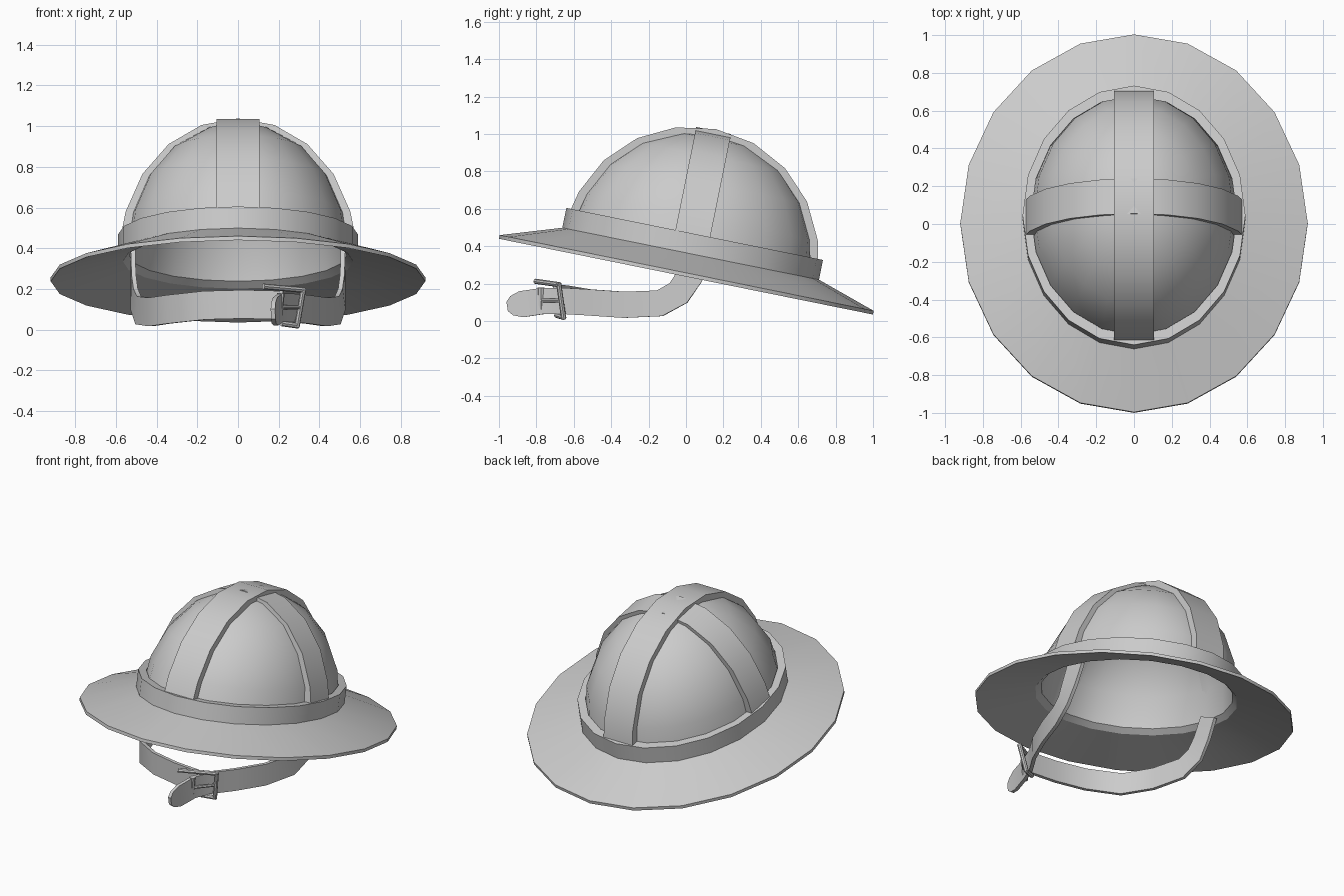
import bpy, bmesh
from math import sin, cos, pi, radians
from mathutils import Vector

cube = bpy.data.objects.get("Cube")
if cube:
    bpy.data.objects.remove(cube, do_unlink=True)

SIDES = 20
TILT, LIFT = radians(-11.45), 0.2375

grey = bpy.data.materials.new("plain_grey")
grey.use_nodes = True
COLOUR = (0.6, 0.6, 0.6, 1)
grey.diffuse_color = COLOUR
for node in grey.node_tree.nodes:
    if node.type == 'BSDF_PRINCIPLED':
        node.inputs["Base Color"].default_value = COLOUR


def finish(name, bm, tilted=False, recalc=True):
    if recalc:
        bmesh.ops.recalc_face_normals(bm, faces=bm.faces)
    mesh = bpy.data.meshes.new(name)
    bm.to_mesh(mesh)
    bm.free()
    mesh.materials.append(grey)
    obj = bpy.data.objects.new(name, mesh)
    bpy.context.collection.objects.link(obj)
    if tilted:
        obj.rotation_euler.x = TILT
        obj.location.z = LIFT
    bpy.ops.object.select_all(action='DESELECT')
    obj.select_set(True)
    bpy.context.view_layer.objects.active = obj
    bpy.ops.object.shade_smooth_by_angle(angle=radians(35))
    return obj


def bridge(bm, rings):
    """Quads between neighbouring closed rings of vertices."""
    for a, b in zip(rings, rings[1:]):
        n = len(a)
        for i in range(n):
            j = (i + 1) % n
            bm.faces.new((a[i], a[j], b[j], b[i]))


def lathe(name, profile, closed=True, pole=None, inward=False):
    """Elliptical lathe; each profile point is (x radius, y radius, height)."""
    bm = bmesh.new()
    rings = [[bm.verts.new((rx * sin(2 * pi * i / SIDES), ry * cos(2 * pi * i / SIDES), h))
              for i in range(SIDES)] for rx, ry, h in profile]
    bridge(bm, rings + rings[:1] if closed else rings)
    if pole is not None:
        tip = bm.verts.new((0, 0, pole))
        for i in range(SIDES):
            bm.faces.new((rings[-1][i], rings[-1][(i + 1) % SIDES], tip))
        # The ring order runs clockwise, so these faces start out inward
        if not inward:
            bmesh.ops.reverse_faces(bm, faces=bm.faces)
    return finish(name, bm, True, recalc=closed)


def dome_profile(rx, ry, height, base):
    return [(rx * cos(k * pi / 10), ry * cos(k * pi / 10), base + height * sin(k * pi / 10))
            for k in range(5)]


def sweep(name, sections, tilted=False):
    """Closed solid through a series of four-cornered sections."""
    bm = bmesh.new()
    rings = [[bm.verts.new(p) for p in s] for s in sections]
    bridge(bm, rings)
    bm.faces.new(rings[0])
    bm.faces.new(rings[-1])
    return finish(name, bm, tilted)


# Brim, band and crown
lathe("brim", [(.92, 1.02, 0), (.92, 1.02, .02), (.59, .70, .125), (.565, .675, .10)])
lathe("hat_band", [(.59, .70, .115), (.59, .70, .233), (.545, .645, .233), (.55, .66, .115)])
lathe("crown", dome_profile(.555, .66, .66, .12), False, .78)
lathe("crown_lining", [(.565, .675, .10)] + dome_profile(.535, .64, .63, .13), False, .76, True)


# Raised strips over the crown
def strip(name, along_x, radius, height, half_width, shift=0):
    angles = [radians(8)] + [k * pi / 10 for k in range(1, 10)] + [radians(172)]
    sections = []
    for a in angles:
        corners = []
        for inset, side in ((0, -1), (0, 1), (.045, 1), (.045, -1)):
            r = (radius - inset) * cos(a)
            h = .12 + (height - inset) * sin(a)
            w = shift + side * half_width
            corners.append((r, w, h) if along_x else (w, r, h))
        sections.append(corners)
    sweep(name, sections, True)


strip("lengthwise_strip", False, .685, .685, .105)
strip("crosswise_strip", True, .58, .675, .095, -.01)


# Chin strap: a ribbon following a path, standing on edge
def ribbon(name, path, widths, thick=.011):
    pts = [Vector(p) for p in path]
    sections = []
    for i, p in enumerate(pts):
        t = (pts[min(i + 1, len(pts) - 1)] - pts[max(i - 1, 0)]).normalized()
        n = Vector((t.y, -t.x, 0)).normalized()
        w = n.cross(t).normalized() * widths[i]
        n *= thick
        sections.append([p + n + w, p + n - w, p - n - w, p - n + w])
    sweep(name, sections)


side = [(.515, .08, .36), (.515, .02, .24), (.51, -.04, .15),
        (.49, -.14, .095), (.43, -.33, .087), (.34, -.52, .10)]
front = [(-.16, -.64, .12), (.03, -.69, .125), (.22, -.70, .12)]
tail = [(.25, -.66, .108), (.21, -.76, .108), (.185, -.88, .09),
        (.175, -.93, .082), (.172, -.955, .078)]
ribbon("long_chin_strap", [(-x, y, z) for x, y, z in side] + front, [.07] * 9)
ribbon("short_chin_strap", side + tail, [.07] * 9 + [.052, .025])


# Buckle
def rod(name, start, end, radius=.014):
    a, b = Vector(start), Vector(end)
    bm = bmesh.new()
    bmesh.ops.create_cone(bm, cap_ends=True, segments=8, radius1=radius, radius2=radius,
                          depth=(b - a).length + radius)
    obj = finish(name, bm)
    obj.rotation_mode = 'QUATERNION'
    obj.rotation_quaternion = (b - a).to_track_quat('Z', 'Y')
    obj.location = (a + b) / 2


top_left, top_right = (.13, -.80, .212), (.32, -.68, .195)
low_right, low_left = (.29, -.655, .02), (.22, -.69, .03)
rod("buckle_top_bar", top_left, top_right)
rod("buckle_side_bar", top_right, low_right)
rod("buckle_low_bar", low_right, low_left)
rod("buckle_prong", (.21, -.775, .17), (.20, -.775, .05), .018)
rod("buckle_prong_arm", (.21, -.775, .11), (.30, -.67, .11), .01)
